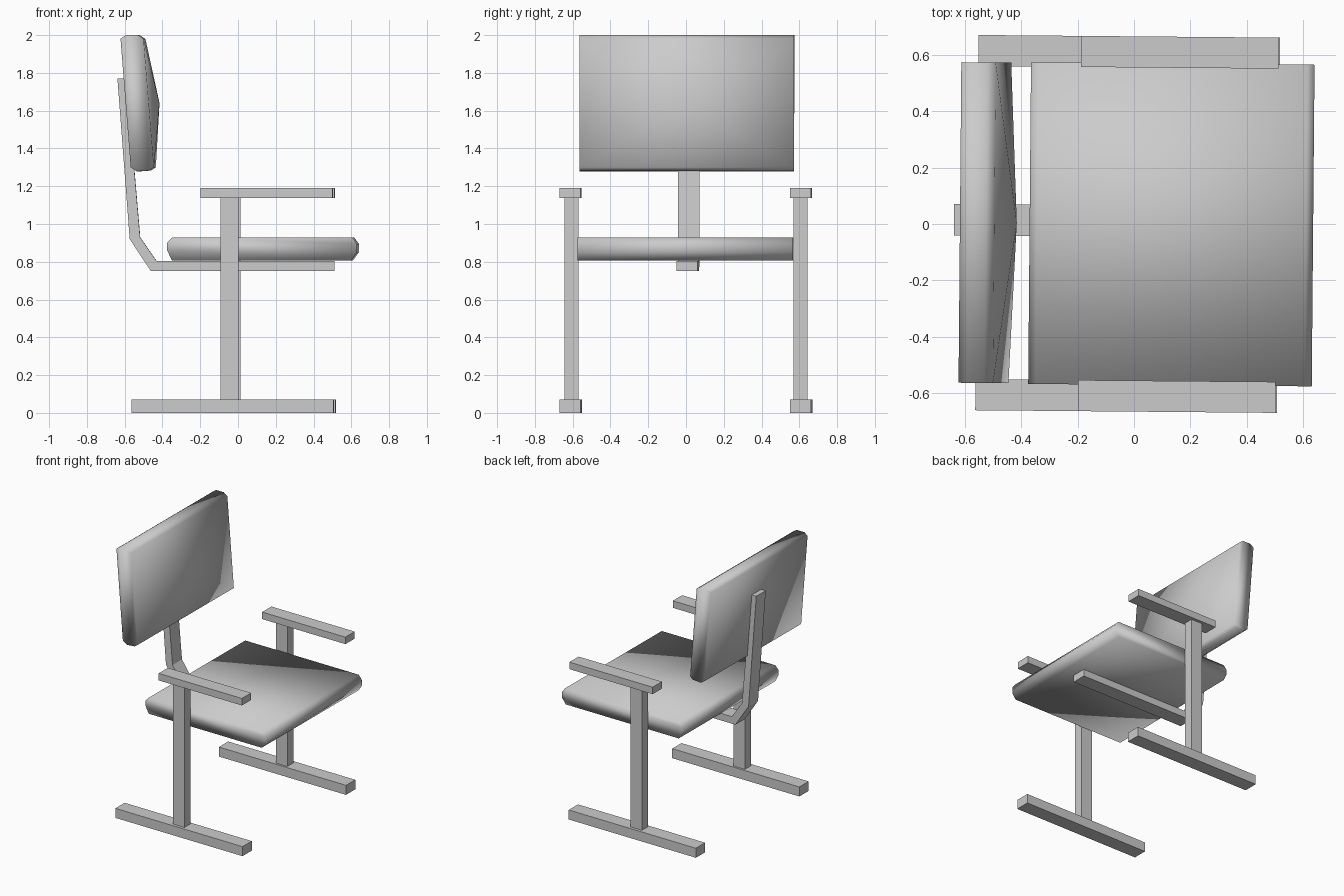
import bpy, bmesh, math
from mathutils import Matrix

if "Cube" in bpy.data.objects:
    bpy.data.objects.remove(bpy.data.objects["Cube"])

# the whole chair is turned very slightly about z
TURN = Matrix.Rotation(math.radians(-0.5), 4, 'Z')


def prism(name, profile, y0, y1, smooth=False, bulge=None):
    """Extrude an (x, z) profile along y; bulge = (side index, x offset) pokes one side face."""
    bm = bmesh.new()
    a = [bm.verts.new((x, y0, z)) for x, z in profile]
    b = [bm.verts.new((x, y1, z)) for x, z in profile]
    n = len(profile)
    sides = [bm.faces.new((a[i], a[(i + 1) % n], b[(i + 1) % n], b[i])) for i in range(n)]
    bm.faces.new(a)
    bm.faces.new(b[::-1])
    if bulge:
        side, offset = bulge
        poked = bmesh.ops.poke(bm, faces=[sides[side]])
        poked["verts"][0].co.x += offset
    bmesh.ops.recalc_face_normals(bm, faces=bm.faces)
    for f in bm.faces:
        f.smooth = smooth
    bm.transform(TURN)
    mesh = bpy.data.meshes.new(name)
    bm.to_mesh(mesh)
    bm.free()
    obj = bpy.data.objects.new(name, mesh)
    bpy.context.collection.objects.link(obj)
    return obj


def rect(x0, x1, z0, z1):
    return [(x0, z0), (x1, z0), (x1, z1), (x0, z1)]


# side frames: foot, post and armrest on both sides
for label, s in (("left", -1), ("right", 1)):
    def span(near, far):
        return sorted((s * near, s * far))
    prism(f"foot_{label}", rect(-0.557, 0.512, 0, 0.072), *span(0.555, 0.665))
    prism(f"post_{label}", rect(-0.088, 0.008, 0.072, 1.137), *span(0.57, 0.643))
    prism(f"armrest_{label}", rect(-0.193, 0.507, 1.137, 1.19), *span(0.555, 0.665))

# seat cushion with chamfered front and back
prism("seat", [(-0.345, 0.808), (0.605, 0.808), (0.635, 0.85), (0.635, 0.895),
               (0.61, 0.928), (-0.345, 0.928), (-0.37, 0.9), (-0.37, 0.86)],
      -0.57, 0.57, smooth=True)

# backrest cushion, its front face raised to a shallow point
prism("backrest", [(-0.617, 1.98), (-0.59, 2.0), (-0.525, 2.0), (-0.495, 1.98),
                   (-0.44, 1.3), (-0.465, 1.283), (-0.53, 1.278), (-0.563, 1.3)],
      -0.568, 0.568, smooth=True, bulge=(3, 0.052))

# bent bar under the seat and up behind the backrest
prism("support_bar", [(0.51, 0.752), (0.51, 0.805), (-0.432, 0.805), (-0.518, 0.93),
                      (-0.59, 1.77), (-0.638, 1.77), (-0.573, 0.92), (-0.462, 0.752)],
      -0.046, 0.066)
